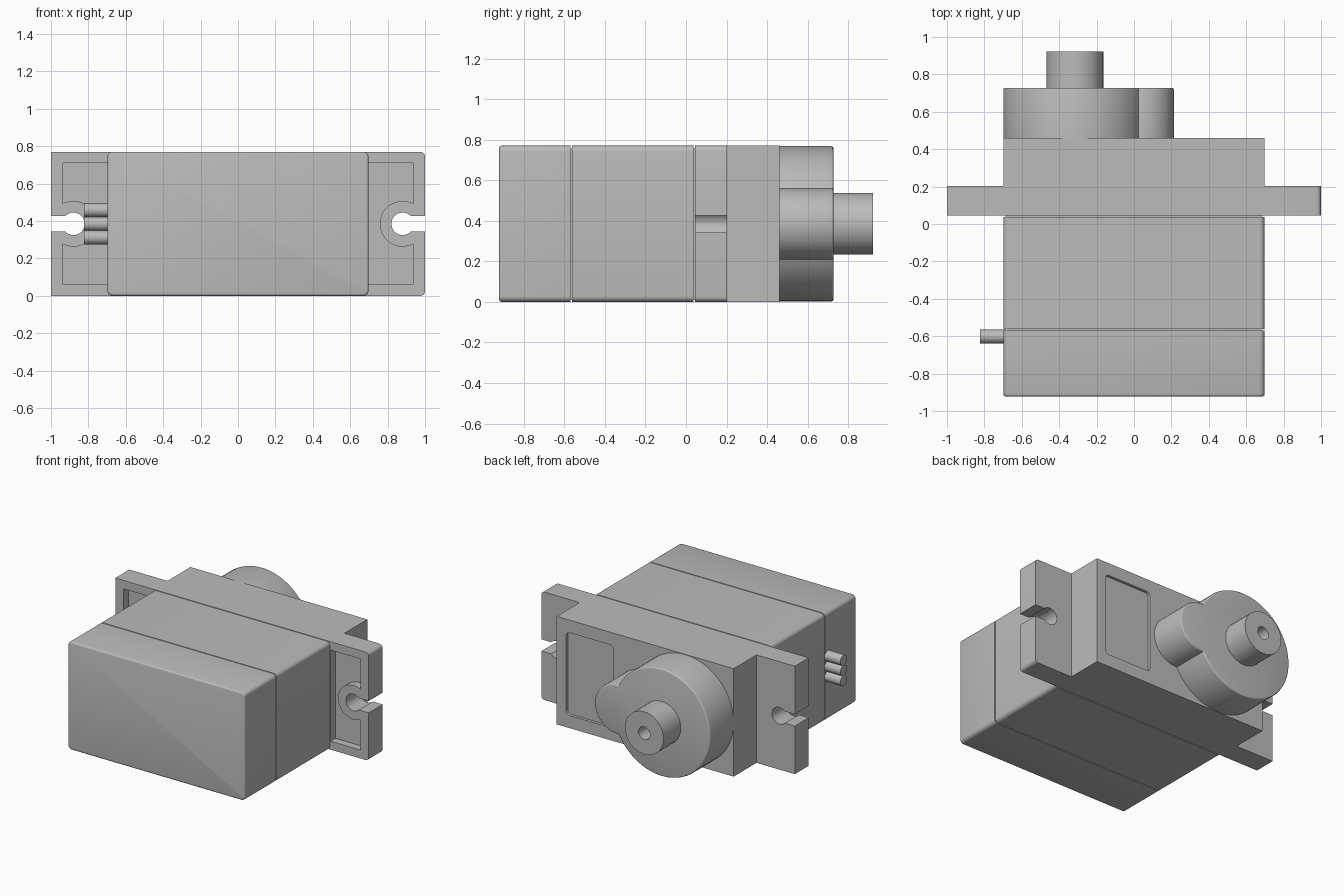
import bpy, bmesh
from math import radians, degrees, cos, sin, pi, asin, acos, atan2

cube = bpy.data.objects.get("Cube")
if cube:
    bpy.data.objects.remove(cube, do_unlink=True)

grey = bpy.data.materials.new("plain grey")
grey.use_nodes = True
colour = (0.5, 0.5, 0.5, 1)
grey.diffuse_color = colour
grey.node_tree.nodes["Principled BSDF"].inputs["Base Color"].default_value = colour

H = 0.77        # body height
MID = H / 2     # height of all axes
HALF = 0.698    # half body length


def arc(cx, cz, r, a0, a1, n):
    """Points on an arc, angles in degrees."""
    angles = [radians(a0 + (a1 - a0) * i / n) for i in range(n + 1)]
    return [(cx + r * cos(a), cz + r * sin(a)) for a in angles]


def rounded_rect(x0, x1, z0, z1, r):
    corners = [(x1 - r, z1 - r), (x0 + r, z1 - r), (x0 + r, z0 + r), (x1 - r, z0 + r)]
    return [p for i, (x, z) in enumerate(corners) for p in arc(x, z, r, 90 * i, 90 * i + 90, 6)]


def rect(x0, x1, z0, z1):
    return [(x0, z0), (x1, z0), (x1, z1), (x0, z1)]


def finish(obj):
    if not obj.data.materials:
        obj.data.materials.append(grey)
    bpy.ops.object.select_all(action='DESELECT')
    obj.select_set(True)
    bpy.context.view_layer.objects.active = obj
    bpy.ops.object.shade_smooth_by_angle(angle=radians(32))


def prism(name, outline, y0, y1, soft=None, soft_size=0.012):
    """Extrude an x-z outline along y; soft is the y of a cap whose rim is rounded."""
    bm = bmesh.new()
    face = bm.faces.new([bm.verts.new((x, y0, z)) for x, z in outline])
    new = bmesh.ops.extrude_face_region(bm, geom=[face])["geom"]
    for v in new:
        if isinstance(v, bmesh.types.BMVert):
            v.co.y = y1
    if soft is not None:
        rim = [e for e in bm.edges if all(abs(v.co.y - soft) < 1e-5 for v in e.verts)]
        bmesh.ops.bevel(bm, geom=rim, offset=soft_size, segments=3, profile=0.5,
                        affect='EDGES', clamp_overlap=True)
    bmesh.ops.recalc_face_normals(bm, faces=bm.faces)
    mesh = bpy.data.meshes.new(name)
    bm.to_mesh(mesh)
    bm.free()
    obj = bpy.data.objects.new(name, mesh)
    bpy.context.collection.objects.link(obj)
    finish(obj)
    return obj


# Case in two shells, with a slightly smaller core showing in the seams
shell = rounded_rect(-HALF, HALF, 0, H, 0.028)
prism("rear_cover", shell, -0.922, -0.569, soft=-0.922)
prism("middle_case", shell, -0.562, 0.038)
prism("case_core", rect(-HALF + 0.01, HALF - 0.01, 0.01, H - 0.01), -0.9, 0.06)

# Upper block with a shallow label recess
block = prism("upper_block", rect(-HALF, HALF, 0, H), 0.045, 0.46)
cutter = prism("recess_cutter", rounded_rect(0.25, 0.625, 0.09, 0.68, 0.03), 0.44, 0.5)
cut = block.modifiers.new("recess", 'BOOLEAN')
cut.operation = 'DIFFERENCE'
cut.solver = 'EXACT'
cut.object = cutter
bpy.ops.object.select_all(action='DESELECT')
block.select_set(True)
bpy.context.view_layer.objects.active = block
bpy.ops.object.modifier_apply(modifier=cut.name)
bpy.data.objects.remove(cutter, do_unlink=True)
finish(block)

# Mounting ears: a keyhole plate with a raised rim and boss on the front
HOLE_X, HOLE_R, SLOT, BOSS_R, RIM_X = 0.88, 0.06, 0.042, 0.122, 0.935
hole_a = degrees(asin(SLOT / HOLE_R))
boss_a = degrees(acos((RIM_X - HOLE_X) / BOSS_R))
keyhole = ([(1, MID - SLOT)] + arc(HOLE_X, MID, HOLE_R, -hole_a, hole_a - 360, 28)
           + [(1, MID + SLOT)])
boss = arc(HOLE_X, MID, BOSS_R, boss_a, 360 - boss_a, 32)
for side, label in ((1, "left"), (-1, "right")):
    if side > 0:
        low, high = arc(0.975, 0.025, 0.025, -90, 0, 5), arc(0.975, H - 0.025, 0.025, 0, 90, 5)
    else:
        low, high = [(1, 0)], [(1, H)]
    edge = low + keyhole + high
    plate = [(HALF, 0)] + edge + [(HALF, H)]
    rim = plate + [(HALF, H - 0.06), (RIM_X, H - 0.06)] + boss + [(RIM_X, 0.06), (HALF, 0.06)]
    prism(label + "_ear_plate", [(side * x, z) for x, z in plate], 0.1, 0.202)
    prism(label + "_ear_rim", [(side * x, z) for x, z in rim], 0.045, 0.1)

# Gear housing: a large and a small round joined into one outline
BIG_X, BIG_R, SMALL_X, SMALL_R = -0.316, 0.383, 0.036, 0.177
gap = SMALL_X - BIG_X
a = (gap ** 2 + BIG_R ** 2 - SMALL_R ** 2) / (2 * gap)
h = (BIG_R ** 2 - a ** 2) ** 0.5
big_a = degrees(atan2(h, a))
small_a = degrees(atan2(h, a - gap))
housing = (arc(BIG_X, MID, BIG_R, big_a, 360 - big_a, 72)
           + arc(SMALL_X, MID, SMALL_R, -small_a, small_a, 32)[1:-1])
prism("gear_housing", housing, 0.455, 0.727, soft=0.727, soft_size=0.01)

# Output shaft, turned around its axis with a blind screw hole
bm = bmesh.new()
profile = [(0, 0.78), (0.045, 0.78), (0.045, 0.922), (0.152, 0.922), (0.152, 0.715)]
verts = [bm.verts.new((BIG_X + r, y, MID)) for r, y in profile]
edges = [bm.edges.new(pair) for pair in zip(verts, verts[1:])]
bmesh.ops.spin(bm, geom=verts + edges, cent=(BIG_X, 0, MID), axis=(0, 1, 0),
               angle=2 * pi, steps=48, use_duplicate=False)
bmesh.ops.remove_doubles(bm, verts=bm.verts, dist=0.0005)
bmesh.ops.holes_fill(bm, edges=[e for e in bm.edges if e.is_boundary], sides=0)
bmesh.ops.recalc_face_normals(bm, faces=bm.faces)
mesh = bpy.data.meshes.new("output_shaft")
bm.to_mesh(mesh)
bm.free()
shaft = bpy.data.objects.new("output_shaft", mesh)
bpy.context.collection.objects.link(shaft)
finish(shaft)

# Three cable stubs leaving the right side
for i in range(3):
    bpy.ops.mesh.primitive_cylinder_add(vertices=32, radius=0.037, depth=0.155,
                                        location=(-0.745, -0.602, MID + (i - 1) * 0.073),
                                        rotation=(0, pi / 2, 0))
    wire = bpy.context.object
    wire.name = "cable_%d" % (i + 1)
    finish(wire)
